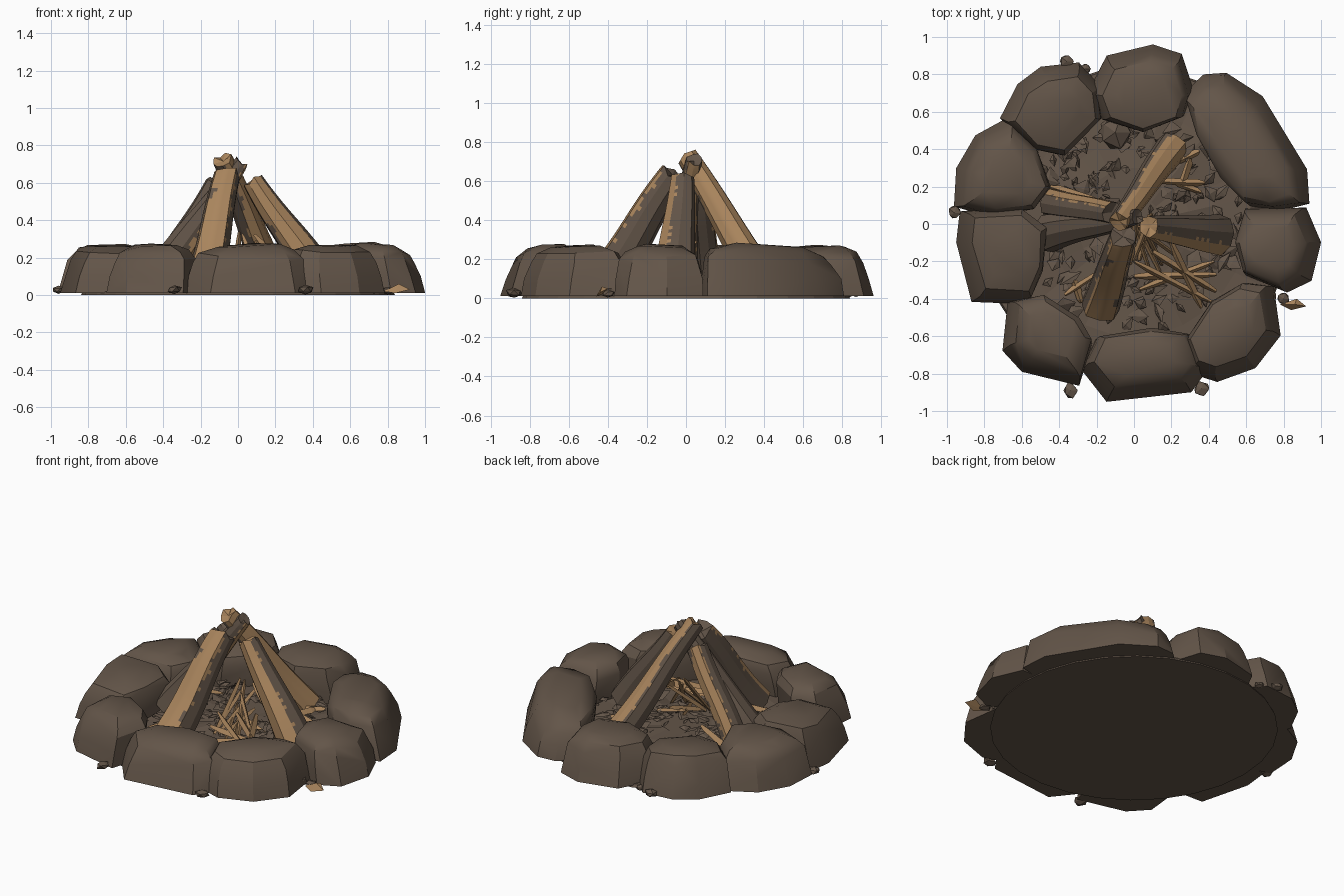
import bpy, bmesh, math, random
from mathutils import Vector as V

if "Cube" in bpy.data.objects:
    bpy.data.objects.remove(bpy.data.objects["Cube"])

random.seed(11)
R = random.uniform


def material(name, rgb):
    m = bpy.data.materials.new(name)
    m.diffuse_color = (*rgb, 1)
    m.use_nodes = True
    m.node_tree.nodes["Principled BSDF"].inputs["Base Color"].default_value = m.diffuse_color
    return m


DARK = material("dark brown", (0.125, 0.091, 0.066))
TAN = material("split wood tan", (0.40, 0.235, 0.11))


def finish(bm, name, angle=None):
    bmesh.ops.recalc_face_normals(bm, faces=bm.faces)
    me = bpy.data.meshes.new(name)
    bm.to_mesh(me)
    bm.free()
    ob = bpy.data.objects.new(name, me)
    bpy.context.collection.objects.link(ob)
    me.materials.append(DARK)
    me.materials.append(TAN)
    if angle:
        bpy.ops.object.select_all(action='DESELECT')
        ob.select_set(True)
        bpy.context.view_layer.objects.active = ob
        bpy.ops.object.shade_smooth_by_angle(angle=math.radians(angle))
    return ob


def hull(bm, pts, mat=0):
    """Add the convex hull of a few points to bm."""
    tmp = bmesh.new()
    for p in pts:
        tmp.verts.new(p)
    res = bmesh.ops.convex_hull(tmp, input=tmp.verts)
    junk = {g for g in res["geom_interior"] + res["geom_unused"] if isinstance(g, bmesh.types.BMVert)}
    bmesh.ops.delete(tmp, geom=list(junk), context='VERTS')
    new = {v: bm.verts.new(v.co) for v in tmp.verts}
    for f in tmp.faces:
        bm.faces.new([new[v] for v in f.verts]).material_index = mat
    tmp.free()


# Ring of stones: footprint outlines, built up in shrinking layers
STONES = [
    [(-.23, .72), (-.14, .9), (.1, .96), (.25, .91), (.31, .72), (.26, .58), (.05, .5), (-.17, .57)],
    [(.28, .7), (.38, .79), (.5, .8), (.69, .68), (.92, .3), (.93, .12), (.78, .08), (.62, .1), (.48, .25), (.33, .5)],
    [(.6, .08), (.92, .08), (1, -.1), (.95, -.3), (.82, -.36), (.6, -.27), (.55, -.1)],
    [(.6, -.32), (.74, -.34), (.78, -.6), (.65, -.77), (.45, -.84), (.33, -.8), (.28, -.65), (.42, -.42)],
    [(-.27, -.78), (-.14, -.95), (.3, -.9), (.37, -.8), (.31, -.6), (.1, -.57), (-.2, -.62)],
    [(-.67, -.43), (-.5, -.39), (-.3, -.52), (-.23, -.64), (-.3, -.86), (-.6, -.79), (-.7, -.68)],
    [(-.93, .06), (-.62, .09), (-.48, -.02), (-.5, -.25), (-.57, -.42), (-.87, -.41), (-.95, -.1)],
    [(-.96, .1), (-.95, .3), (-.85, .47), (-.68, .56), (-.53, .42), (-.45, .2), (-.55, .08), (-.78, .05)],
    [(-.71, .57), (-.62, .75), (-.5, .84), (-.3, .86), (-.2, .75), (-.18, .58), (-.38, .37), (-.56, .41)],
]
# layers: height, scale, pull toward the fire pit
LAYERS = ((.012, 1, 0), (.1, .97, .015), (.185, .91, .032), (.235, .79, .037), (.264, .5, .035))
for i, outline in enumerate(STONES):
    c = sum((V(p) for p in outline), V((0, 0))) / len(outline)
    out = c.normalized()
    side = V((-out.y, out.x))
    tilt = V((R(-.08, .08), R(-.08, .08)))
    pts = []
    for z, s, pull in LAYERS:
        for p in outline:
            d = (V(p) - c)
            d = (out * d.dot(out) + side * d.dot(side) * 1.03) * s
            if z > .02:
                d *= R(.95, 1.02)
            q = c + d - out * pull
            pts.append((q.x, q.y, z + ((tilt.dot(d) + R(-.008, .008)) if z > .15 else 0)))
    bm = bmesh.new()
    hull(bm, pts)
    finish(bm, f"ring_stone_{i + 1}", 28)

# Ground bed: low bumpy disc with a flat underside
bm = bmesh.new()
N = 28
rings = []
for r, z in ((.84, 0), (.83, .02), (.6, .03), (.45, .035), (.3, .045), (.15, .05)):
    rings.append([bm.verts.new((r * math.cos(t), r * math.sin(t), z + (R(-.012, .015) if z > .02 else 0)))
                  for t in (math.tau * k / N for k in range(N))])
for a, b in zip(rings, rings[1:]):
    for k in range(N):
        bm.faces.new((a[k], a[(k + 1) % N], b[(k + 1) % N], b[k]))
bm.faces.new(rings[0])
bm.faces.new(rings[-1])
finish(bm, "ground_bed")

# Charred flakes scattered on the bed
bm = bmesh.new()
for _ in range(210):
    t, r = R(0, math.tau), .57 * math.sqrt(R(0, 1))
    c = V((r * math.cos(t), r * math.sin(t), R(.045, .075)))
    a = R(0, math.tau)
    d = V((math.cos(a), math.sin(a), R(-.45, .45))) * R(.03, .07)
    s = V((-d.y, d.x, R(-.03, .03))) * R(.5, 1)
    hull(bm, [c - d, c + s, c + d * R(.5, 1.1), c - s * R(.2, .8), c + V((0, 0, .012))])
finish(bm, "charred_flakes")


# Pebbles around the outside and one inside
def pebble(name, x, y, r):
    bm = bmesh.new()
    bmesh.ops.create_icosphere(bm, subdivisions=1, radius=r)
    for v in bm.verts:
        v.co = V((x, y, r * .7)) + V((v.co.x, v.co.y, v.co.z * .6)) * R(.8, 1.15)
    finish(bm, name)


for i, (x, y, r) in enumerate([(-.36, .87, .04), (-.26, .83, .03), (-.96, .06, .038), (.36, -.88, .042),
                               (-.34, -.89, .043), (.8, -.4, .035), (-.1, .49, .1), (.72, -.4, .05)]):
    pebble(f"pebble_{i + 1}", x, y, r)
bm = bmesh.new()
hull(bm, [(.78, -.43, .02), (.87, -.4, .05), (.92, -.44, .03), (.84, -.46, .01), (.86, -.43, .06)], 1)
finish(bm, "loose_chip")


# Logs: tapered, faceted, with a ragged strip of bare wood facing one direction
def log(name, base, top, r0, r1, bare, limit, cap=0, sides=9, steps=30):
    base, top, bare = V(base), V(top), V(bare).normalized()
    ax = (top - base).normalized()
    u = ax.cross(V((0, 0, 1))).normalized()
    w = ax.cross(u)
    bare = (bare - ax * bare.dot(ax)).normalized()
    corners = [(u * math.cos(math.tau * k / sides) + w * math.sin(math.tau * k / sides)) * R(.92, 1.1)
               for k in range(sides)]
    # three strips per flat side, so the bark edge can wander
    around = [corners[k].lerp(corners[(k + 1) % sides], m / 3) for k in range(sides) for m in range(3)]
    n = len(around)
    bend = (u * R(-1, 1) + w * R(-1, 1)) * .008
    bm = bmesh.new()
    rows = []
    chips = [R(-.02, .015) for _ in range(sides)]
    for j in range(steps + 1):
        f = j / steps
        row = []
        for k, d in enumerate(around):
            p = base.lerp(top, f) + bend * math.sin(f * 6) + d * (r0 + (r1 - r0) * f)
            if j == steps:
                m = k % 3 / 3
                p += ax * (chips[k // 3] * (1 - m) + chips[(k // 3 + 1) % sides] * m)
            p.z = max(p.z, .02)
            row.append(bm.verts.new(p))
        rows.append(row)
    edges = [limit, limit]
    for j in range(steps):
        edges = [e + R(-.14, .14) + (limit - e) * .2 for e in edges]
        for k in range(n):
            m = (k + 1) % n
            d = (around[k] + around[m]).normalized()
            edge = edges[int(d.cross(bare).dot(ax) > 0)]
            f = bm.faces.new((rows[j][k], rows[j][m], rows[j + 1][m], rows[j + 1][k]))
            f.material_index = int(d.dot(bare) > edge)
    # end caps
    for row, o in ((rows[0], 0), (rows[-1], -.01)):
        c = bm.verts.new(sum((v.co for v in row), V()) / n + ax * o)
        for k in range(n):
            bm.faces.new((row[k], row[(k + 1) % n], c)).material_index = cap
    finish(bm, name, 25)


log("front_log", (-.175, -.43, .07), (-.055, -.06, .64), .11, .075, (-.2, -.9, .1), .72)
log("right_log", (.445, -.055, .07), (.075, -.015, .62), .115, .06, (0, -1, -.1), .38, 1)
log("back_log", (.2, .41, .07), (-.085, .01, .725), .09, .055, (.8, -.15, .5), .05, 1)
log("left_log", (-.45, -.045, .06), (.02, .045, .715), .105, .04, (.3, -.2, -1), .7)
log("left_split_log", (-.44, .115, .06), (-.12, .06, .595), .075, .06, (-.2, 1, .1), .8)


# Kindling: thin split sticks
def stick(bm, a, b, r):
    a, b = V(a), V(b)
    ax = (b - a).normalized()
    u = ax.cross(V((0, 0, 1))).normalized()
    w = ax.cross(u)
    pts = []
    for p, s in ((a, .6), (a.lerp(b, .2), 1), (a.lerp(b, .85), .9), (b, .45)):
        for du, dw in ((1, .5), (-1, .6), (.2, -.8)):
            pts.append(p + (u * du + w * dw) * r * s * R(.8, 1.2))
    hull(bm, pts, 1)


bm = bmesh.new()
for a, b in [((0, -.2, .2), (.42, -.42, .07)), ((.03, -.35, .08), (.43, -.2, .14)), ((.2, -.1, .2), (.36, -.45, .07)),
             ((0, -.28, .14), (.44, -.27, .1)), ((-.37, -.38, .07), (-.16, -.24, .14)), ((.14, .23, .12), (.38, .22, .08)),
             ((.22, .33, .08), (.35, .39, .09)), ((-.45, .2, .08), (-.2, .13, .14)), ((.3, .35, .09), (.26, .22, .1)),
             ((-.32, -.3, .08), (-.28, -.42, .06)), ((.1, -.15, .2), (.44, -.36, .08)), ((.22, .22, .09), (.36, .17, .07))]:
    stick(bm, a, b, R(.015, .021))
for k in range(10):
    t = R(-2.2, .1)
    r = R(.18, .33)
    a = (r * math.cos(t), r * math.sin(t), .06)
    b = (R(-.06, .1), R(-.1, .06), R(.12, .36))
    stick(bm, a, b, R(.012, .02))
finish(bm, "kindling")
